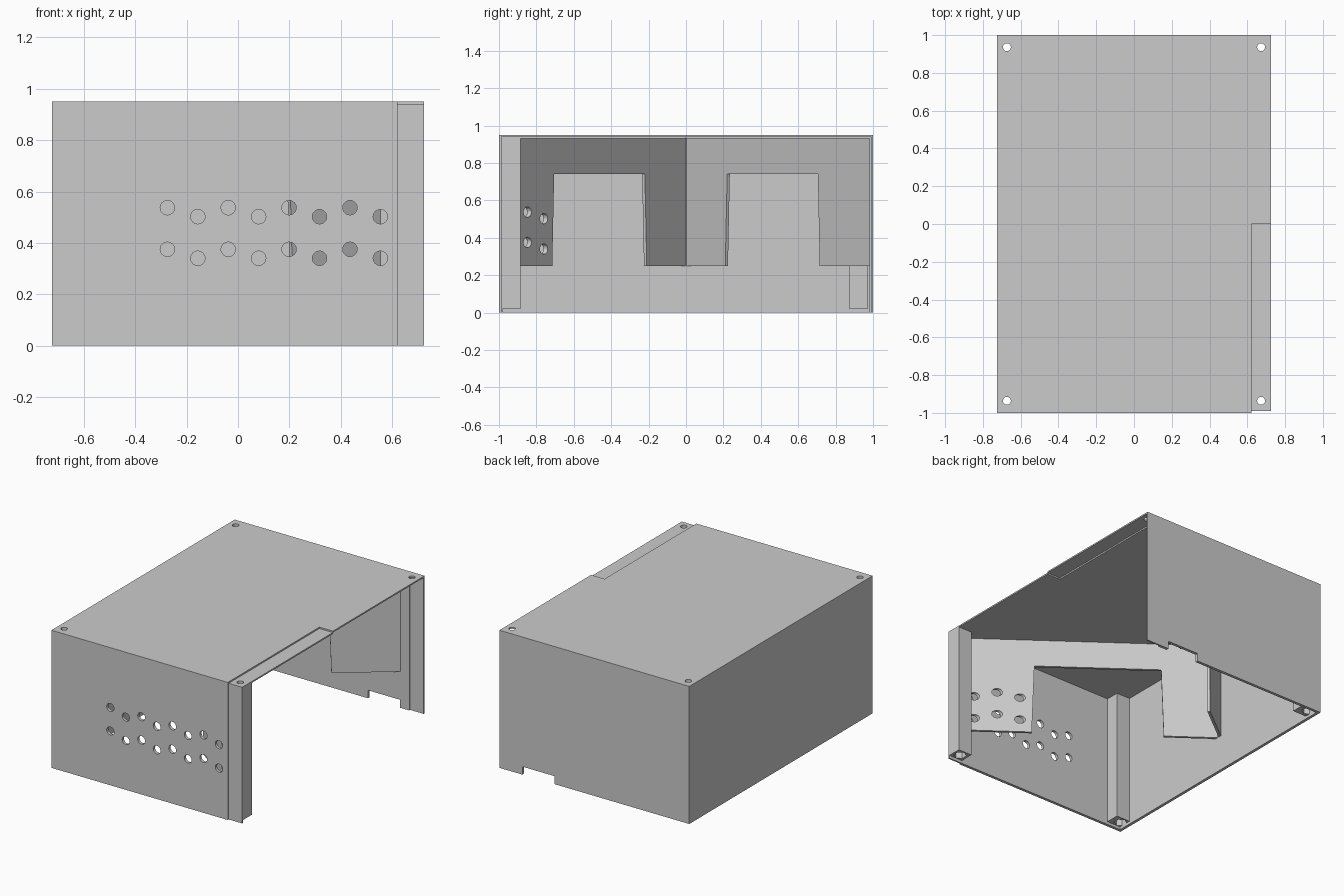
import bpy, bmesh
from mathutils import Vector, Matrix
from math import pi

if "Cube" in bpy.data.objects:
    bpy.data.objects.remove(bpy.data.objects["Cube"], do_unlink=True)

grey = bpy.data.materials.new("light_grey")
grey.use_nodes = True
grey.diffuse_color = (0.6, 0.6, 0.6, 1)
grey.node_tree.nodes["Principled BSDF"].inputs["Base Color"].default_value = (0.6, 0.6, 0.6, 1)

# Overall half sizes, height, wall thickness, lap joint depth and start
X, Y, H, T = 0.725, 1.0, 0.95, 0.02
LAP, JOINT, POST = T / 2, 0.622, 0.105


def finish(name, bm):
    bmesh.ops.recalc_face_normals(bm, faces=bm.faces)
    mesh = bpy.data.meshes.new(name)
    bm.to_mesh(mesh)
    bm.free()
    mesh.materials.append(grey)
    obj = bpy.data.objects.new(name, mesh)
    bpy.context.collection.objects.link(obj)
    return obj


def box(name, low, high):
    low, high = Vector(low), Vector(high)
    bm = bmesh.new()
    place = Matrix.Translation((low + high) / 2) @ Matrix.Diagonal((*(high - low), 1))
    bmesh.ops.create_cube(bm, size=1, matrix=place)
    return finish(name, bm)


def prism(name, points, thickness):
    """Flat outline extruded along the given vector."""
    bm = bmesh.new()
    face = bm.faces.new([bm.verts.new(p) for p in points])
    grown = bmesh.ops.extrude_face_region(bm, geom=[face], use_keep_orig=True)
    verts = [g for g in grown["geom"] if isinstance(g, bmesh.types.BMVert)]
    bmesh.ops.translate(bm, verts=verts, vec=thickness)
    return finish(name, bm)


def rods(name, centres, radius, length, sides, turn=Matrix()):
    bm = bmesh.new()
    for c in centres:
        bmesh.ops.create_cone(bm, cap_ends=True, segments=sides, radius1=radius,
                              radius2=radius, depth=length,
                              matrix=Matrix.Translation(c) @ turn)
    obj = finish(name, bm)
    obj.hide_render = True
    return obj


def cut(obj, cutter):
    mod = obj.modifiers.new("cut", "BOOLEAN")
    mod.operation, mod.solver, mod.object = "DIFFERENCE", "EXACT", cutter
    bpy.context.view_layer.objects.active = obj
    bpy.ops.object.modifier_apply(modifier=mod.name)


# Shell with half-thickness lap strips along the open side
top = box("top_plate", (-X, -Y, H - T), (JOINT, Y, H))
top_inner = box("top_inner_lap", (JOINT, -Y + LAP, H - T), (X, 0, H - LAP))
top_outer = box("top_outer_lap", (JOINT, 0, H - LAP), (X, Y, H))
front = box("front_wall", (-X, -Y, 0), (JOINT, -Y + T, H - T))
box("front_inner_lap", (JOINT, -Y + LAP, 0), (X, -Y + T, H - T))
box("back_outer_lap", (JOINT, Y - LAP, 0), (X, Y, H - LAP))
box("right_wall", (-X, -Y + T, 0), (-X + T, Y - T, H - T))

# Back wall with a notch in its lower edge
outline = [(-X, 0), (0.305, 0), (0.305, 0.055), (0.55, 0.055), (0.55, 0),
           (JOINT, 0), (JOINT, H - T), (-X, H - T)]
prism("back_wall", [(x, Y - T, z) for x, z in outline], (0, T, 0))

# Corner screw posts
posts = []
for name, x, y in (("front_left_post", X - POST, -Y + T),
                   ("front_right_post", -X + T, -Y + T),
                   ("back_right_post", -X + T, Y - T - POST)):
    posts.append(box(name, (x, y, T), (x + POST, y + POST - LAP, H - T)))


# Two angled inner panels meeting at the right wall, each with a cutout
def panel(name, side, end_x):
    apex, reach = -0.71, Y - T
    slope = (end_x - apex) / reach
    shape = [(0, 0.25), (0.21, 0.25), (0.22, 0.74), (0.705, 0.74),
             (0.715, 0.25), (reach, 0.25), (reach, H - T), (0, H - T)]
    outward = Vector((-1, side * slope, 0)).normalized() * (T * 0.9)
    return prism(name, [(apex + slope * d, side * d, z) for d, z in shape], outward)


front_panel = panel("front_inner_panel", -1, 0.615)
panel("back_inner_panel", 1, 0.555)

# Screw holes, nut pockets and staggered ventilation holes
corners = [(sx * 0.673, sy * 0.936, H / 2) for sx in (-1, 1) for sy in (-1, 1)]
screws = rods("screw_cutter", corners, 0.021, 1.2, 24)
nuts = rods("nut_cutter", [(x, y, T) for x, y, z in corners], 0.042, 0.09, 6)
vents = rods("vent_cutter",
             [(-0.275 + 0.1185 * i, -0.9, z - 0.035 * (i % 2))
              for i in range(8) for z in (0.537, 0.375)],
             0.028, 0.4, 24, Matrix.Rotation(pi / 2, 4, "X"))

for part in posts:
    cut(part, nuts)
for part in [top, top_inner, top_outer] + posts:
    cut(part, screws)
for part in (front, front_panel):
    cut(part, vents)
for helper in (screws, nuts, vents):
    bpy.data.objects.remove(helper, do_unlink=True)
